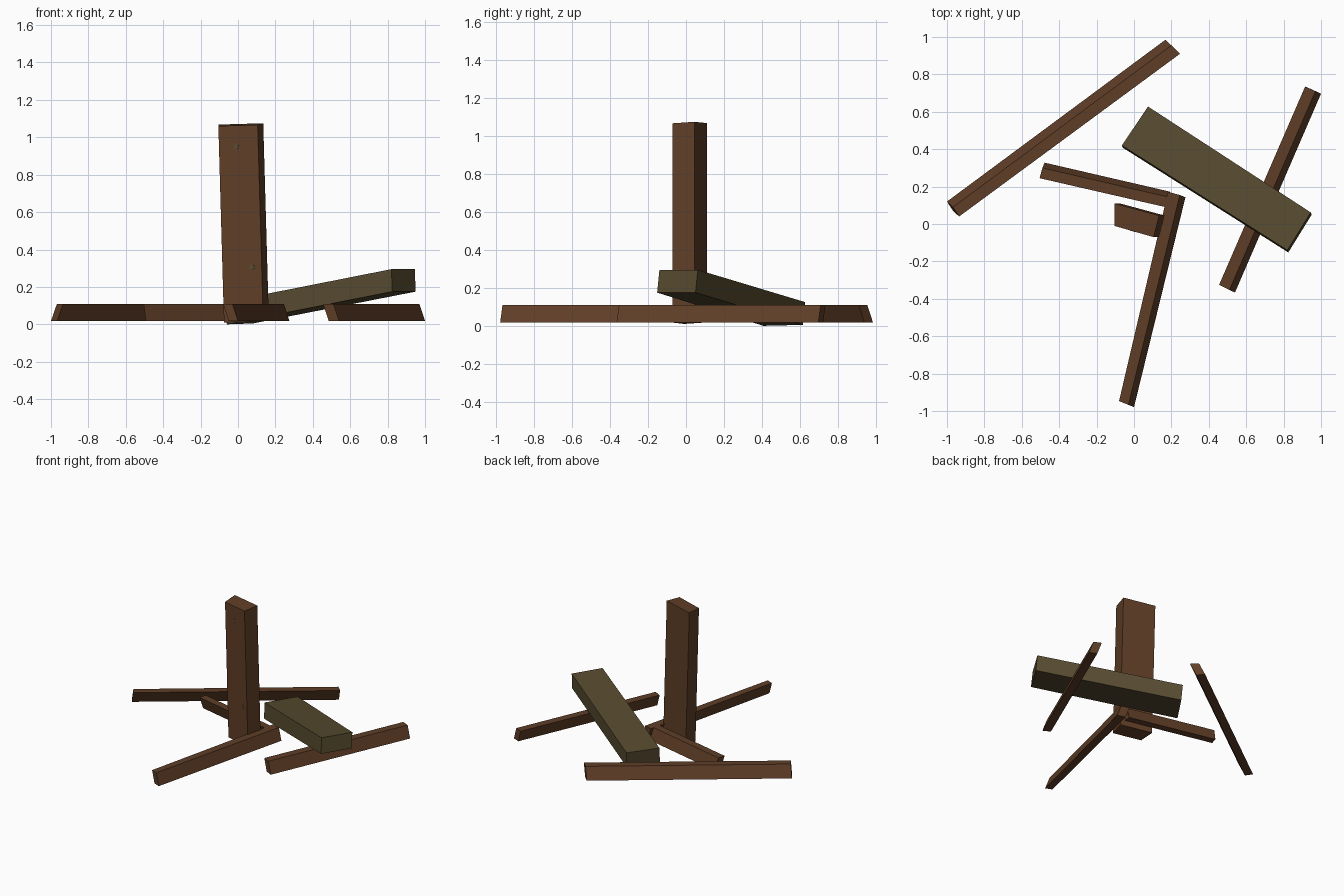
import bpy, bmesh
from mathutils import Vector

if "Cube" in bpy.data.objects:
    bpy.data.objects.remove(bpy.data.objects["Cube"])


def material(name, colour):
    m = bpy.data.materials.new(name)
    m.diffuse_color = (*colour, 1)
    m.use_nodes = True
    m.node_tree.nodes["Principled BSDF"].inputs["Base Color"].default_value = m.diffuse_color
    return m


brown = material("brown wood", (0.115, 0.048, 0.02))
olive = material("weathered olive wood", (0.095, 0.07, 0.03))


def timber(name, top, shift, mat):
    """Six-sided timber: four top corners, each dropped along the same shift."""
    bm = bmesh.new()
    up = [bm.verts.new(p) for p in top]
    low = [bm.verts.new(Vector(p) + Vector(shift)) for p in top]
    bm.faces.new(up)
    bm.faces.new(low[::-1])
    for i in range(4):
        j = (i + 1) % 4
        bm.faces.new((up[i], low[i], low[j], up[j]))
    bmesh.ops.recalc_face_normals(bm, faces=bm.faces)
    me = bpy.data.meshes.new(name)
    bm.to_mesh(me)
    bm.free()
    ob = bpy.data.objects.new(name, me)
    bpy.context.collection.objects.link(ob)
    me.materials.append(mat)
    return ob


def rail(name, corners, dx, dy):
    """Leaning beam lying flat near the ground."""
    timber(name, [(x, y, 0.11) for x, y in corners], (dx, dy, -0.092), brown)


# Fallen rails
rail("long_rail", [(-.935, .04), (.246, .91), (.2, .955), (-.968, .09)], -.032, .03)
rail("front_rail", [(-.08, -.947), (-.03, -.967), (.245, .155), (.182, .172)], .03, -.012)
rail("short_rail", [(-.505, .245), (.17, .09), (.18, .145), (-.49, .3)], .012, .028)
rail("right_rail", [(.455, -.325), (.51, -.353), (.97, .71), (.915, .735)], .03, -.013)

# Tilted plank resting on the right rail
timber("plank", [(-.065, .42, .12), (.82, -.14, .295), (.945, .062, .295), (.075, .628, .125)],
       (.005, -.012, -.12), olive)

# Upright post, leaning slightly
timber("post", [(-.105, -.01, 1.06), (.105, -.07, 1.067), (.135, .045, 1.075), (-.105, .11, 1.068)],
       (.03, 0, -1.05), brown)

# Nail heads on the front of the post
for i, (x, z) in enumerate([(-.01, .95), (.075, .305)]):
    y = -.01 - .286 * (x - (-.105 + .03 * (1.06 - z) / 1.05))
    normal = Vector((-.275, -.96, 0))
    bpy.ops.mesh.primitive_cylinder_add(vertices=8, radius=.015, depth=.004, location=(x, y, z))
    nail = bpy.context.object
    nail.name = f"nail_head_{i + 1}"
    nail.rotation_mode = 'QUATERNION'
    nail.rotation_quaternion = normal.to_track_quat('Z', 'Y')
    nail.data.materials.append(olive)
